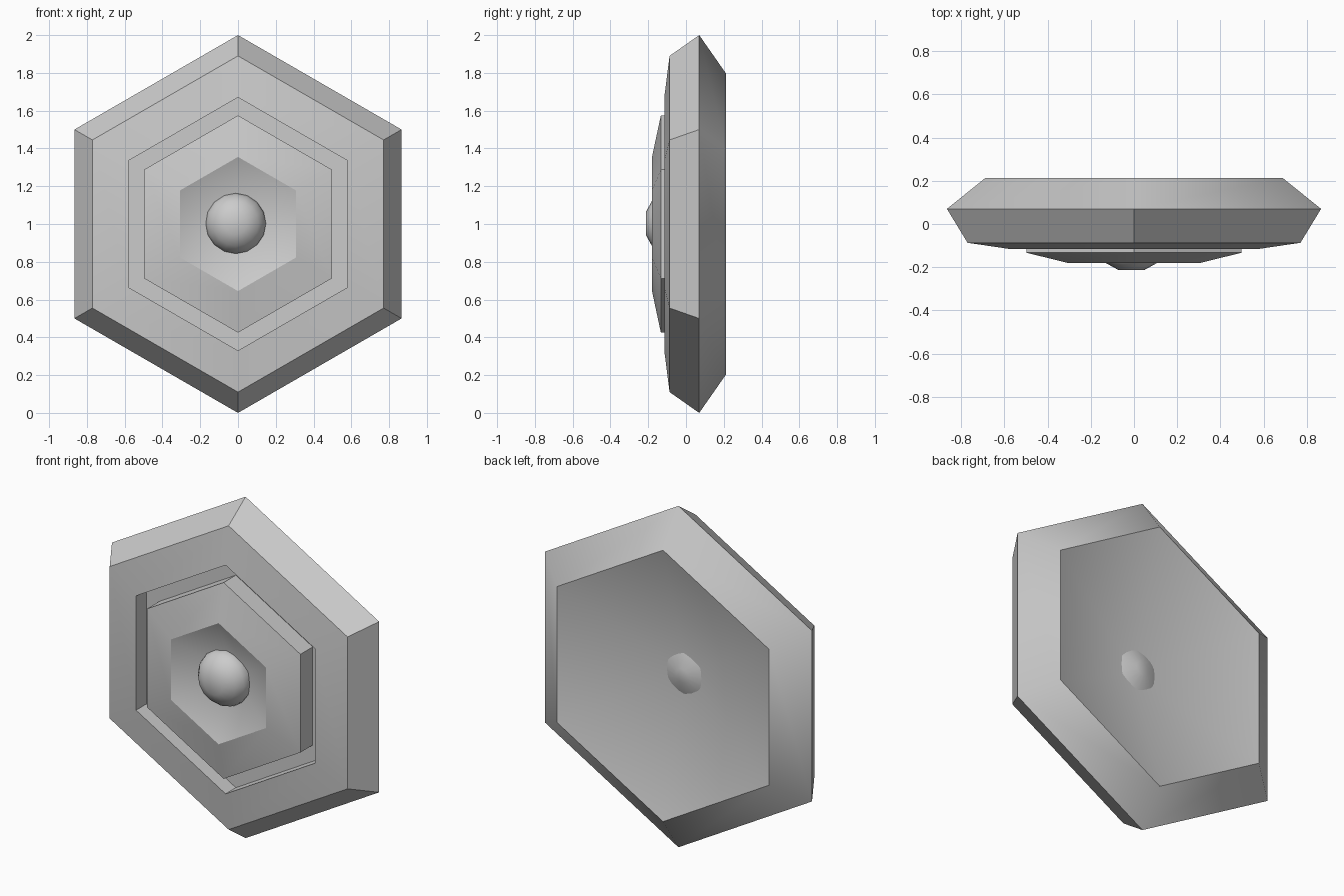
import bpy, bmesh, math

if "Cube" in bpy.data.objects:
    bpy.data.objects.remove(bpy.data.objects["Cube"])


def lathe(name, profile, sides, centre, smooth_angle, smooth_band=None):
    """Spin (radius, y) points about the y axis; both ends lie on the axis."""
    bm = bmesh.new()
    rings = []
    for r, y in profile:
        count = sides if r > 0 else 1
        rings.append([bm.verts.new((r * math.sin(2 * math.pi * i / sides), y,
                                    r * math.cos(2 * math.pi * i / sides)))
                      for i in range(count)])
    for a, b in zip(rings, rings[1:]):
        for i in range(sides):
            j = (i + 1) % sides
            corners = [a[i % len(a)], a[j % len(a)], b[j % len(b)], b[i % len(b)]]
            bm.faces.new(list(dict.fromkeys(corners)))
    bmesh.ops.recalc_face_normals(bm, faces=bm.faces)
    for f in bm.faces:
        f.smooth = True
    for e in bm.edges:
        e.smooth = e.calc_face_angle(0) < math.radians(smooth_angle)
        # band whose corners are shaded softly
        if smooth_band and sorted(round(v.co.y, 3) for v in e.verts) == list(smooth_band):
            e.smooth = True
    mesh = bpy.data.meshes.new(name)
    bm.to_mesh(mesh)
    bm.free()
    obj = bpy.data.objects.new(name, mesh)
    obj.location = centre
    bpy.context.collection.objects.link(obj)
    return obj


# Hexagonal plate: front recess, raised boss, groove, bevelled rim, dished back
plate_profile = [
    (0, -0.03), (0.355, -0.18), (0.575, -0.133), (0.575, -0.02),
    (0.67, -0.02), (0.67, -0.115), (0.89, -0.087), (1.0, 0.07),
    (0.795, 0.213), (0, -0.01),
]
lathe("hex_plate", plate_profile, 6, (0, 0, 1), 30, (0.07, 0.213))

# Round knob passing through the centre
knob_profile = [
    (0, -0.213), (0.06, -0.213), (0.12, -0.18), (0.15, -0.14), (0.16, -0.11),
    (0.155, -0.06), (0.14, 0.0), (0.13, 0.02), (0.04, 0.055), (0, 0.055),
]
lathe("centre_knob", knob_profile, 16, (-0.012, 0, 1.003), 35)
